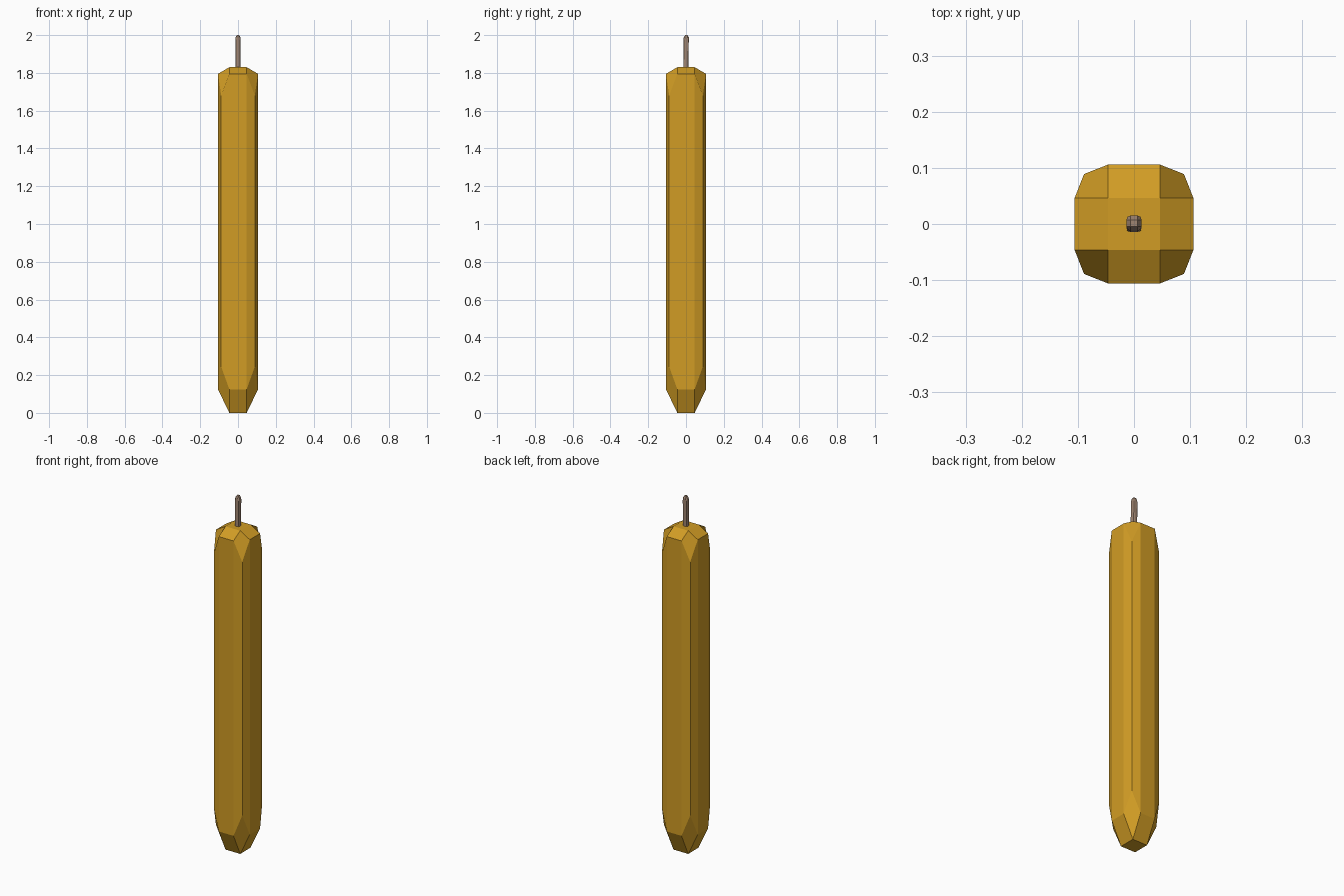
import bpy, bmesh

if "Cube" in bpy.data.objects:
    bpy.data.objects.remove(bpy.data.objects["Cube"])


def material(name, rgb):
    m = bpy.data.materials.new(name)
    m.diffuse_color = (*rgb, 1)
    m.use_nodes = True
    m.node_tree.nodes["Principled BSDF"].inputs["Base Color"].default_value = m.diffuse_color
    return m


def faceted_bar(name, mat, inner, side, corner, bottom, top, lean=0.0):
    """Cube cut 3x3 per side, pulled into a rounded bar.
    bottom/top hold heights of (cap, cap edge, corner)."""
    bm = bmesh.new()
    bmesh.ops.create_cube(bm, size=2)
    bmesh.ops.subdivide_edges(bm, edges=bm.edges[:], cuts=2, use_grid_fill=True)
    for v in bm.verts:
        x, y, z = v.co
        outer = (abs(x) > 0.9) + (abs(y) > 0.9)
        far = corner if outer == 2 else side
        v.co.x = (far if abs(x) > 0.9 else inner) * (1 if x > 0 else -1)
        v.co.y = (far if abs(y) > 0.9 else inner) * (1 if y > 0 else -1)
        t = (z + 1) / 2
        v.co.z = bottom[outer] * (1 - t) + top[outer] * t
        v.co.y += lean * (2 * t - 1)
    bmesh.ops.recalc_face_normals(bm, faces=bm.faces[:])
    me = bpy.data.meshes.new(name)
    bm.to_mesh(me)
    bm.free()
    me.materials.append(mat)
    ob = bpy.data.objects.new(name, me)
    bpy.context.collection.objects.link(ob)
    return ob


wax = material("golden wax", (0.64, 0.335, 0.018))
cord = material("brown cord", (0.35, 0.235, 0.165))

# Long faceted body, steeper taper at the base than at the top
faceted_bar("body", wax, 0.046, 0.106, 0.089,
            (0.0, 0.125, 0.245), (1.83, 1.795, 1.68))

# Thin stem standing out of the top, leaning very slightly back
faceted_bar("stem", cord, 0.006, 0.0135, 0.0115,
            (1.80, 1.805, 1.81), (2.0, 1.988, 1.975), lean=0.0015)
